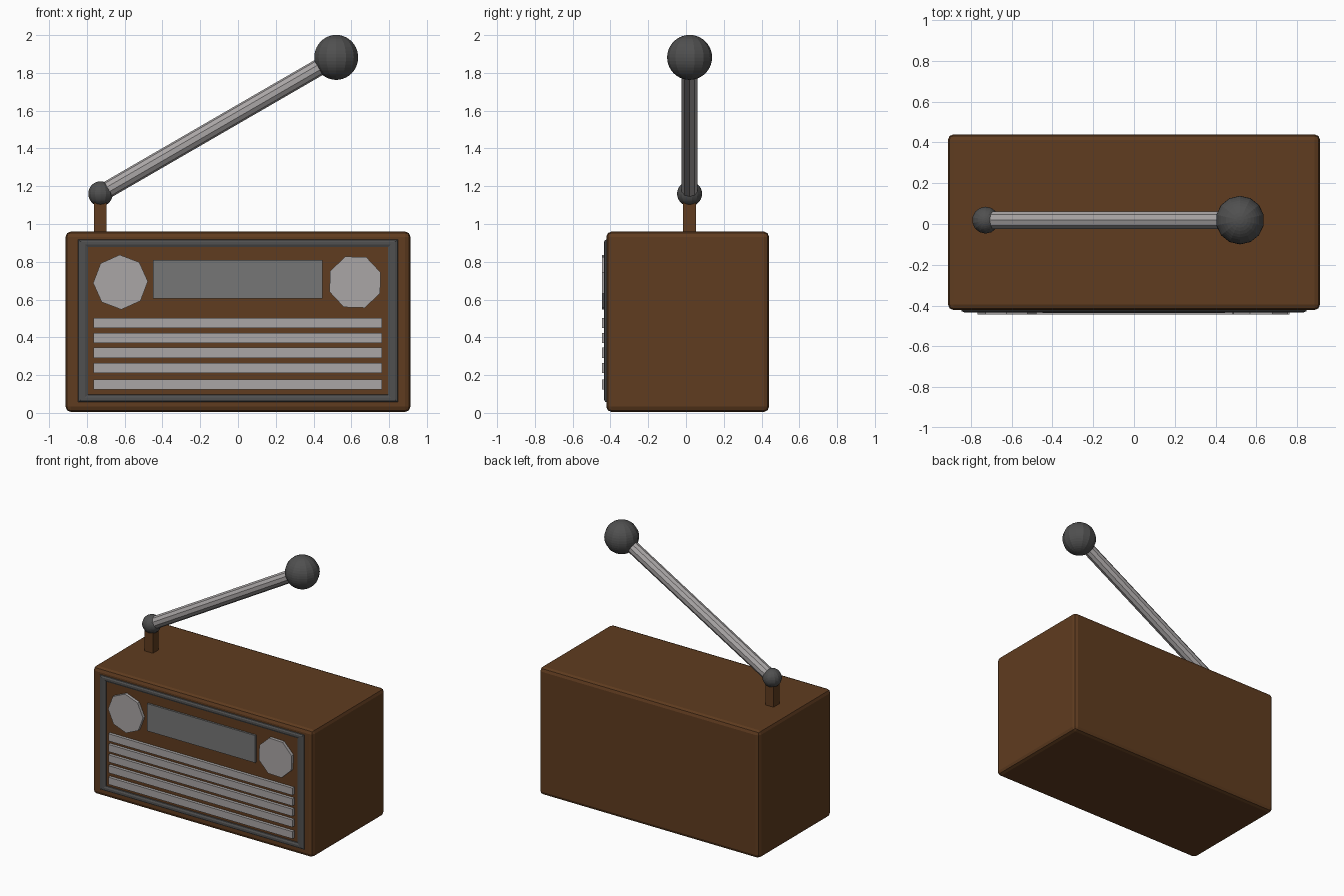
import bpy, bmesh, math
from mathutils import Vector

if "Cube" in bpy.data.objects:
    bpy.data.objects.remove(bpy.data.objects["Cube"])


def material(name, rgb):
    m = bpy.data.materials.new(name)
    m.diffuse_color = (*rgb, 1)
    m.use_nodes = True
    m.node_tree.nodes["Principled BSDF"].inputs["Base Color"].default_value = m.diffuse_color
    return m


WOOD = material("brown_wood", (0.115, 0.045, 0.014))
DARK = material("dark_grey", (0.08, 0.08, 0.08))
MID = material("mid_grey", (0.18, 0.18, 0.18))
LIGHT = material("light_grey", (0.40, 0.38, 0.38))


def finish(name, bm, mat, bevel=0, segments=2):
    bmesh.ops.recalc_face_normals(bm, faces=bm.faces)
    me = bpy.data.meshes.new(name)
    bm.to_mesh(me)
    bm.free()
    ob = bpy.data.objects.new(name, me)
    bpy.context.collection.objects.link(ob)
    me.materials.append(mat)
    if bevel:
        mod = ob.modifiers.new("bevel", "BEVEL")
        mod.width = bevel
        mod.segments = segments
    return ob


def box_bm(x0, x1, y0, y1, z0, z1):
    bm = bmesh.new()
    bmesh.ops.create_cube(bm, size=1)
    for v in bm.verts:
        v.co = ((x0 + x1) / 2 + v.co.x * (x1 - x0),
                (y0 + y1) / 2 + v.co.y * (y1 - y0),
                (z0 + z1) / 2 + v.co.z * (z1 - z0))
    return bm


def box(name, dims, mat, bevel=0):
    return finish(name, box_bm(*dims), mat, bevel)


def cylinder(name, a, b, r, sides, mat, turn=0):
    a, b = Vector(a), Vector(b)
    bm = bmesh.new()
    bmesh.ops.create_cone(bm, cap_ends=True, segments=sides, radius1=r,
                          radius2=r, depth=(b - a).length)
    ob = finish(name, bm, mat)
    ob.location = (a + b) / 2
    q = (b - a).to_track_quat('Z', 'Y')
    ob.rotation_euler = (q.to_matrix().to_4x4()).to_euler()
    if turn:
        for v in ob.data.vertices:
            c, s = math.cos(turn), math.sin(turn)
            v.co = (v.co.x * c - v.co.y * s, v.co.x * s + v.co.y * c, v.co.z)
    return ob


def ball(name, loc, r):
    bm = bmesh.new()
    bmesh.ops.create_uvsphere(bm, u_segments=14, v_segments=20, radius=r)
    finish(name, bm, DARK).location = loc


# Wooden cabinet with rounded edges
box("cabinet", (-0.913, 0.913, -0.422, 0.44, 0.005, 0.96), WOOD, 0.028)

# Raised grey trim around the front, lofted from nested rectangles
bm = bmesh.new()
profile = [(0.853, 0.435, -0.405), (0.845, 0.428, -0.428),
           (0.83, 0.418, -0.434), (0.81, 0.405, -0.434),
           (0.795, 0.392, -0.428), (0.79, 0.385, -0.405)]
loops = []
for hx, hz, y in profile:
    loops.append([bm.verts.new((sx * hx, y, 0.487 + sz * hz))
                  for sx, sz in ((-1, -1), (1, -1), (1, 1), (-1, 1))])
for i, lo in enumerate(loops):
    nx = loops[(i + 1) % len(loops)]
    for k in range(4):
        j = (k + 1) % 4
        bm.faces.new((lo[k], lo[j], nx[j], nx[k]))
finish("front_trim", bm, DARK)

# Tuning display and speaker slats
box("display", (-0.45, 0.447, -0.436, -0.40, 0.605, 0.81), MID)
for i, z in enumerate((0.15, 0.237, 0.318, 0.396, 0.476)):
    box(f"speaker_slat_{i + 1}", (-0.765, 0.762, -0.444, -0.40,
                                  z - 0.027, z + 0.027), LIGHT)

# Eight-sided knobs
for name, x, turn in (("left_knob", -0.622, 0.03), ("right_knob", 0.62, 0.36)):
    cylinder(name, (x, -0.40, 0.692), (x, -0.444, 0.692), 0.145, 8, LIGHT, turn)

# Aerial: post, pivot ball, rod and tip ball
box("aerial_post", (-0.763, -0.695, -0.015, 0.053, 0.94, 1.15), WOOD)
pivot, tip = (-0.728, 0.019, 1.16), (0.52, 0.019, 1.882)
ball("aerial_pivot", pivot, 0.066)
cylinder("aerial_rod", pivot, tip, 0.045, 10, LIGHT)
ball("aerial_tip", tip, 0.119)
